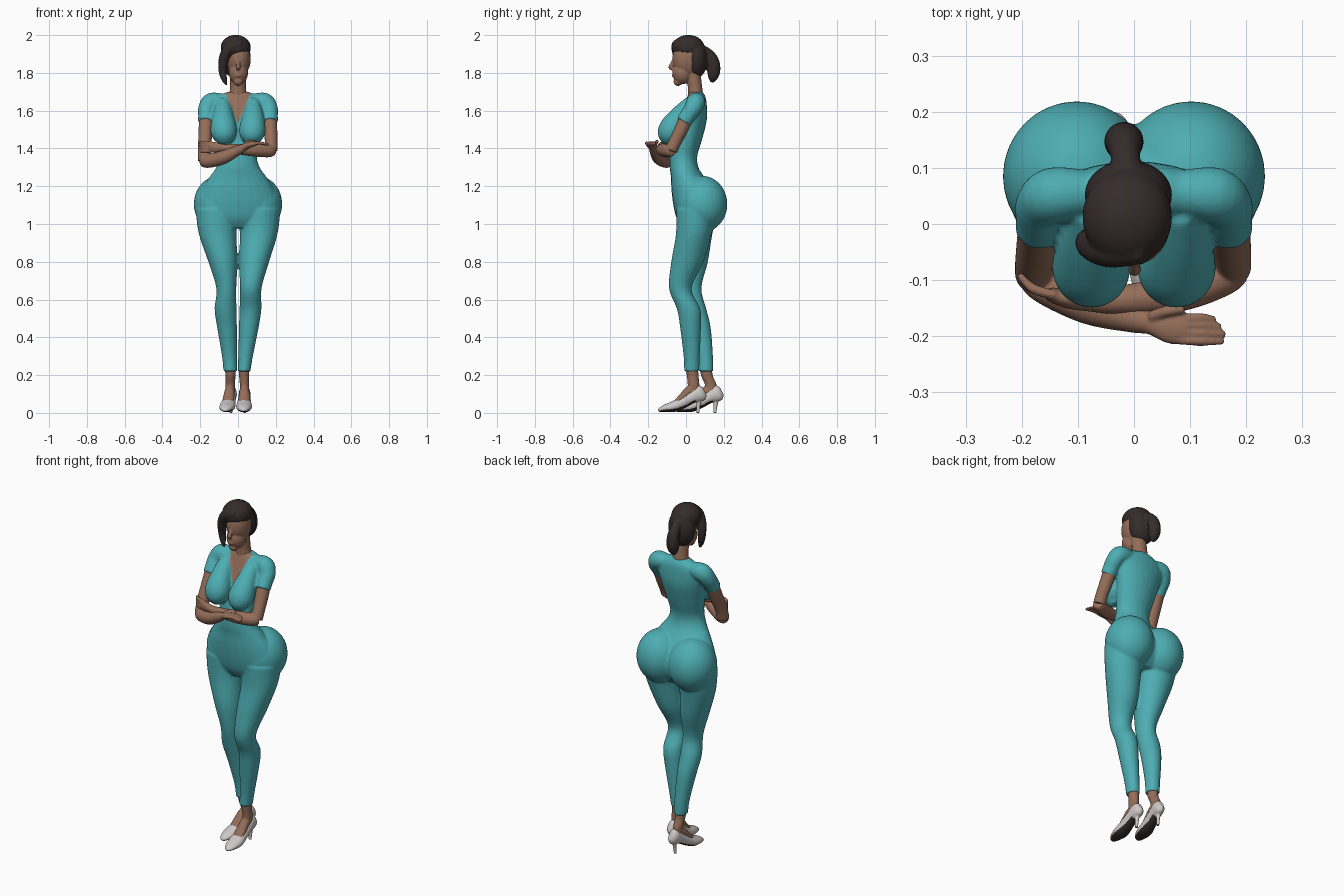
import bpy, bmesh
from mathutils import Vector, Matrix

X, Y, Z = Vector((1, 0, 0)), Vector((0, 1, 0)), Vector((0, 0, 1))


def material(name, rgb):
    m = bpy.data.materials.new(name)
    m.diffuse_color = (*rgb, 1)
    return m


TEAL = material("teal cloth", (0.075, 0.42, 0.45))
SKIN = material("brown skin", (0.30, 0.155, 0.10))
HAIR = material("dark hair", (0.036, 0.024, 0.024))
WHITE = material("pale shoe", (0.62, 0.58, 0.58))
SOLE = material("dark sole", (0.035, 0.025, 0.025))


def spline(pts, n=5):
    """Catmull-Rom interpolation of points that carry radii."""
    out = []
    for i in range(len(pts) - 1):
        a, b, c, d = (pts[max(i - 1, 0)], pts[i], pts[i + 1], pts[min(i + 2, len(pts) - 1)])
        for k in range(n):
            t = k / n
            out.append([0.5 * (2 * q + (r - p) * t + (2 * p - 5 * q + 4 * r - s) * t * t
                               + (3 * q - p - 3 * r + s) * t ** 3)
                        for p, q, r, s in zip(a, b, c, d)])
    return out + [list(pts[-1])]


def loft(bm, pts, ref=None, seg=24):
    """Closed tube through (x, y, z, a, b); level rings when ref is None."""
    pts = [p if len(p) == 5 else (*p, p[3]) for p in pts]
    pts = spline(pts)
    rings = []
    for i, p in enumerate(pts):
        c = Vector(p[:3])
        u, v = X, Y
        if ref is not None:
            t = Vector(pts[min(i + 1, len(pts) - 1)][:3]) - Vector(pts[max(i - 1, 0)][:3])
            u = t.cross(ref).normalized()
            v = u.cross(t).normalized()
        ring = []
        for k in range(seg):
            e = Matrix.Rotation(6.283185 * k / seg, 2) @ Vector((1, 0))
            ring.append(bm.verts.new(c + u * e.x * max(p[3], 0.002) + v * e.y * max(p[4], 0.002)))
        rings.append(ring)
    for r, s in zip(rings, rings[1:]):
        for k in range(seg):
            bm.faces.new((r[k], r[(k + 1) % seg], s[(k + 1) % seg], s[k]))
    bm.faces.new(rings[0][::-1])
    bm.faces.new(rings[-1])


def ball(bm, c, r):
    m = Matrix.Translation(c) @ Matrix.Diagonal((*r, 1))
    bmesh.ops.create_uvsphere(bm, u_segments=32, v_segments=20, radius=1, matrix=m)


def finish(name, bm, mats, voxel=0.005, smooth=4):
    """Fuse the overlapping pieces into one smooth skin."""
    bmesh.ops.recalc_face_normals(bm, faces=bm.faces)
    me = bpy.data.meshes.new(name)
    bm.to_mesh(me)
    bm.free()
    ob = bpy.data.objects.new(name, me)
    bpy.context.collection.objects.link(ob)
    if voxel:
        mod = ob.modifiers.new("fuse", 'REMESH')
        mod.mode = 'VOXEL'
        mod.voxel_size = voxel
        mod = ob.modifiers.new("soften", 'SMOOTH')
        mod.factor, mod.iterations = 0.5, smooth
        dg = bpy.context.evaluated_depsgraph_get()
        new = bpy.data.meshes.new_from_object(ob.evaluated_get(dg))
        ob.modifiers.clear()
        ob.data = new
    ob.data.materials.clear()
    for m in mats:
        ob.data.materials.append(m)
    for f in ob.data.polygons:
        f.use_smooth = True
        f.material_index = 0
    return ob


# Jumpsuit: torso
bm = bmesh.new()
loft(bm, [(0, .052, 1.70, .055, .035), (0, .055, 1.675, .11, .048), (0, .05, 1.63, .15, .06),
          (0, .035, 1.55, .135, .075), (0, .008, 1.45, .115, .078), (0, -.012, 1.36, .10, .072),
          (0, -.01, 1.30, .115, .076), (0, .008, 1.25, .15, .088), (0, .035, 1.18, .195, .112),
          (0, .055, 1.10, .225, .122), (0, .055, 1.03, .20, .105), (0, .05, .98, .12, .07)])
for s in (-1, 1):
    # Bust, seat and short sleeves
    loft(bm, [(s * .08, .03, 1.65, .035), (s * .08, -.035, 1.565, .058), (s * .076, -.078, 1.495, .07),
              (s * .074, -.082, 1.45, .055), (s * .074, -.075, 1.42, .02)], X)
    ball(bm, (s * .102, .085, 1.105), (.132, .134, .15))
    loft(bm, [(s * .08, .055, 1.65, .04), (s * .14, .052, 1.645, .05), (s * .165, .035, 1.61, .046),
              (s * .168, .01, 1.575, .043), (s * .17, -.012, 1.54, .042)], Y)
# Trouser legs: the left one stands ahead of the right one
loft(bm, [(.11, .058, 1.08, .115, .11), (.11, .042, .95, .10, .095), (.085, .008, .80, .08, .086),
          (.068, -.03, .66, .057, .06), (.066, .014, .55, .058, .062), (.057, .024, .45, .052, .055),
          (.04, .03, .30, .039, .043), (.032, .03, .22, .034, .04)])
loft(bm, [(-.11, .058, 1.08, .115, .11), (-.108, .045, .95, .10, .095), (-.08, .03, .80, .077, .086),
          (-.062, .022, .66, .053, .06), (-.066, .048, .55, .058, .06), (-.058, .075, .45, .052, .056),
          (-.045, .10, .30, .04, .043), (-.04, .105, .22, .037, .04)])
suit = finish("jumpsuit", bm, [TEAL, SKIN], 0.0065, 6)

# Cut the V neckline into the suit
bm = bmesh.new()
bm.from_mesh(suit.data)
for co, no in (((0, 0, 1.53), (.16, 0, -.065)), ((0, 0, 1.53), (.16, 0, .065)), ((0, .045, 0), (0, 1, 0))):
    near = [f for f in bm.faces if f.calc_center_median().z > 1.5]
    geom = near + list({e for f in near for e in f.edges}) + list({v for f in near for v in f.verts})
    bmesh.ops.bisect_plane(bm, geom=geom, dist=1e-5, plane_co=co, plane_no=no)
for f in bm.faces:
    c = f.calc_center_median()
    f.material_index = int(c.y < .045 and abs(c.x) < (c.z - 1.53) * .065 / .16)
    f.smooth = True
bm.to_mesh(suit.data)
bm.free()

# Head and neck
bm = bmesh.new()
loft(bm, [(0, .052, 1.64, .055, .04), (0, .05, 1.69, .046, .04), (0, .047, 1.73, .042, .038),
          (0, .035, 1.82, .042, .04)])
ball(bm, (.003, .008, 1.875), (.063, .08, .10))
ball(bm, (.002, -.018, 1.80), (.051, .054, .06))
ball(bm, (.001, -.042, 1.755), (.025, .024, .024))
loft(bm, [(.001, -.064, 1.87, .008), (.001, -.076, 1.845, .01), (.001, -.081, 1.83, .012),
          (.001, -.068, 1.818, .008)], X)
ball(bm, (.001, -.062, 1.787), (.021, .013, .011))
finish("head_and_neck", bm, [SKIN], 0.004, 4)

# Hair: crown, back, side-swept fringe and ponytail
bm = bmesh.new()
ball(bm, (-.012, .012, 1.933), (.08, .086, .068))
ball(bm, (-.01, .052, 1.875), (.078, .062, .105))
loft(bm, [(.02, -.045, 1.955, .025), (-.04, -.048, 1.935, .03), (-.073, -.038, 1.88, .028),
          (-.082, -.03, 1.81, .021), (-.072, -.036, 1.765, .015), (-.06, -.042, 1.735, .005)], Y)
loft(bm, [(-.012, .07, 1.92, .035), (-.015, .115, 1.905, .026), (-.017, .142, 1.865, .032),
          (-.018, .147, 1.815, .035), (-.018, .142, 1.775, .026), (-.018, .135, 1.75, .008)], X)
finish("hair", bm, [HAIR], 0.005, 4)


def arm(name, upper, forearm, fingers):
    bm = bmesh.new()
    loft(bm, upper, Y)
    loft(bm, forearm, Z)
    for f in fingers:
        loft(bm, f, Z, 10)
    finish(name, bm, [SKIN], 0.0035, 3)


# Folded arms: the right one lies in front, hand resting on the other forearm
arm("right_arm",
    [(-.168, .01, 1.58, .037), (-.172, -.03, 1.49, .037), (-.178, -.07, 1.40, .034), (-.178, -.09, 1.335, .034)],
    [(-.188, -.085, 1.33, .026), (-.16, -.105, 1.333, .036), (-.08, -.143, 1.352, .036),
     (0, -.168, 1.39, .026), (.03, -.175, 1.405, .022, .019), (.065, -.184, 1.42, .029, .016),
     (.095, -.187, 1.425, .028, .012)],
    [[(.08, -.187 + d, 1.425, .009), (.12, -.188 + d * 1.1, 1.428, .0085), (e, -.19 + d, 1.42, .006)]
     for d, e in ((-.019, .16), (-.006, .163), (.007, .155), (.019, .145))]
    + [[(.03, -.165, 1.42, .01), (.06, -.155, 1.435, .01), (.09, -.152, 1.437, .007)]])
arm("left_arm",
    [(.168, .01, 1.58, .037), (.172, -.025, 1.50, .036), (.176, -.06, 1.43, .033), (.175, -.078, 1.39, .034)],
    [(.188, -.075, 1.388, .026), (.16, -.092, 1.388, .035), (.08, -.122, 1.392, .034),
     (-.02, -.135, 1.398, .026), (-.08, -.135, 1.402, .021), (-.12, -.133, 1.406, .017, .028),
     (-.15, -.125, 1.408, .013, .028)],
    [[(-.14, -.127, 1.408 + d, .009), (-.18, -.115, 1.408 + d, .009), (-.205, -.09, 1.405 + d, .006)]
     for d in (-.022, -.007, .008, .022)])


# High-heeled shoes and bare feet
def shoe(side, heel, toe, ankle):
    heel, toe = Vector(heel), Vector(toe)
    d = (toe - heel).normalized()

    def at(s, z, a, b):
        p = heel + d * s
        return (p.x, p.y, z, a, b)

    bm = bmesh.new()
    loft(bm, [at(0, .118, .012, .025), at(.02, .108, .029, .044), at(.07, .085, .032, .035),
              at(.12, .055, .037, .032), at(.165, .035, .042, .029), at(.205, .027, .035, .021),
              at(.235, .018, .02, .012), at(.245, .014, .006, .005)], Z)
    loft(bm, [at(.022, .10, .022, .024), at(.03, .055, .011, .012), at(.036, 0, .008, .008)])
    for v in bm.verts:
        v.co.z = max(v.co.z, .002)
    ob = finish(side + "_shoe", bm, [WHITE, SOLE], 0.0035, 2)
    for f in ob.data.polygons:
        away = (Vector(f.center[:2]) - heel).dot(d)
        f.material_index = int(f.normal.z < -.55 and (away > .045 or f.center.z < .008))
    low = min(v.co.z for v in ob.data.vertices)
    ob.location.z = -low
    bm = bmesh.new()
    ax, ay = ankle
    loft(bm, [(ax, ay, .26, .031, .034), (ax, ay + .005, .20, .027, .031), at(.058, .15, .025, .031),
              at(.06, .10, .025, .03)])
    loft(bm, [at(.04, .12, .024, .028), at(.08, .115, .026, .027), at(.115, .083, .03, .022),
              at(.15, .055, .03, .015)], Z)
    finish(side + "_foot", bm, [SKIN], 0.004, 4)


shoe("left", (.036, .098), (.03, -.15), (.032, .03))
shoe("right", (-.032, .188), (-.068, -.05), (-.04, .105))
